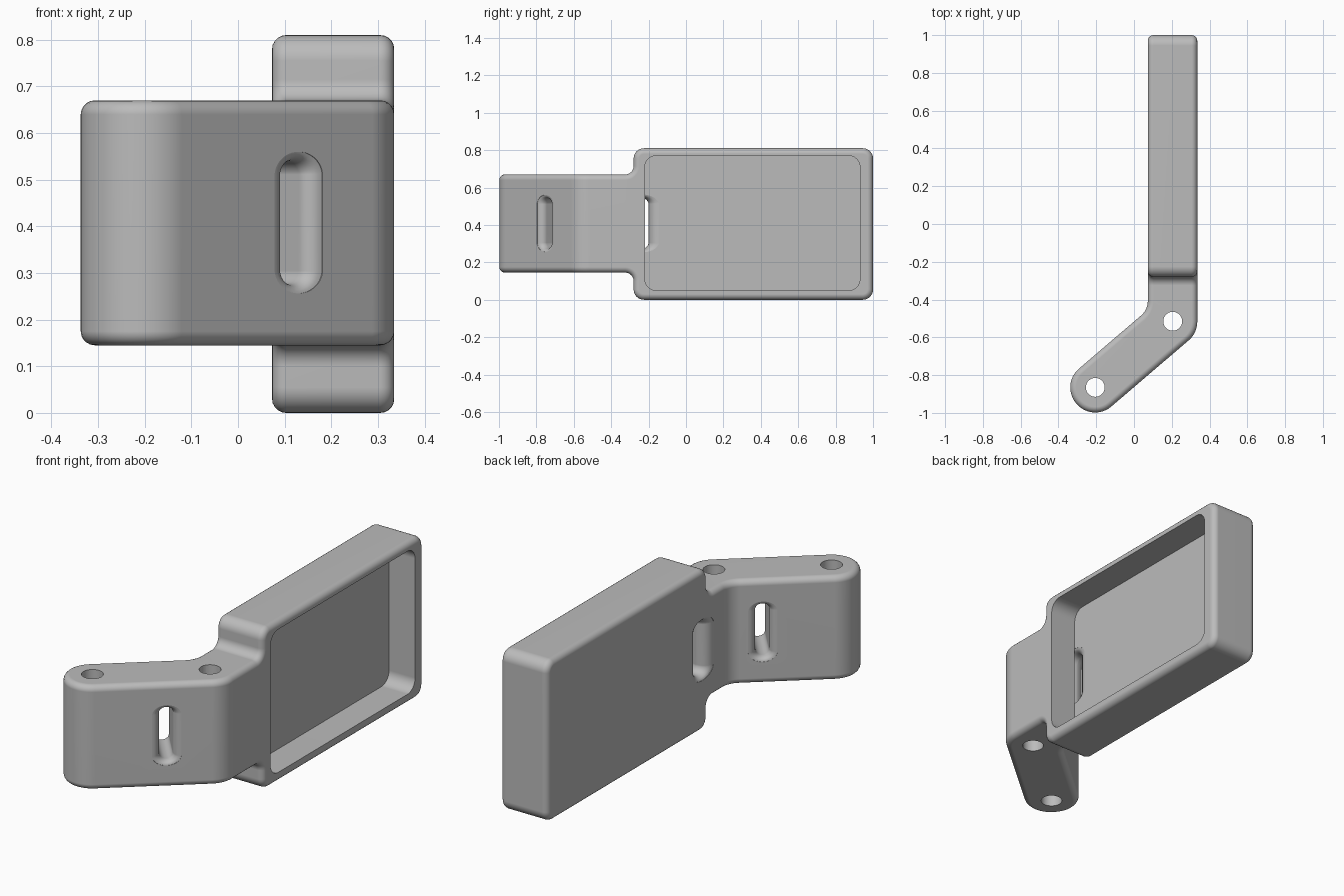
import bpy, bmesh, math
from mathutils import Vector

cube = bpy.data.objects.get("Cube")
if cube:
    bpy.data.objects.remove(cube, do_unlink=True)

grey = bpy.data.materials.new("light_grey")
grey.use_nodes = True
COLOUR = (0.5, 0.5, 0.5, 1)
grey.diffuse_color = COLOUR
grey.node_tree.nodes["Principled BSDF"].inputs["Base Color"].default_value = COLOUR


def rounded(corners, steps=8):
    """Closed 2D outline from (a, b, radius) corners."""
    out = []
    n = len(corners)
    for i, (a, b, r) in enumerate(corners):
        p = Vector((a, b))
        if r == 0:
            out.append(p)
            continue
        u = (Vector(corners[i - 1][:2]) - p).normalized()
        v = (Vector(corners[(i + 1) % n][:2]) - p).normalized()
        half = u.angle(v) / 2
        centre = p + (u + v).normalized() * (r / math.sin(half))
        start = p + u * (r / math.tan(half)) - centre
        end = p + v * (r / math.tan(half)) - centre
        turn = start.angle(end)
        for k in range(steps + 1):
            t = k / steps
            out.append(centre + (start * math.sin((1 - t) * turn)
                                 + end * math.sin(t * turn)) / math.sin(turn))
    return out


def volume(mesh):
    bm = bmesh.new()
    bm.from_mesh(mesh)
    result = bm.calc_volume(signed=True)
    bm.free()
    return result


def loft(name, rings):
    """Closed solid through rings of equal length."""
    bm = bmesh.new()
    rows = [[bm.verts.new(p) for p in ring] for ring in rings]
    n = len(rows[0])
    for a, b in zip(rows, rows[1:]):
        for i in range(n):
            j = (i + 1) % n
            bm.faces.new((a[i], a[j], b[j], b[i]))
    bm.faces.new(rows[0][::-1])
    bm.faces.new(rows[-1])
    if bm.calc_volume(signed=True) < 0:
        bmesh.ops.reverse_faces(bm, faces=bm.faces[:])
    mesh = bpy.data.meshes.new(name)
    bm.to_mesh(mesh)
    bm.free()
    mesh.materials.append(grey)
    obj = bpy.data.objects.new(name, mesh)
    bpy.context.collection.objects.link(obj)
    return obj


def extrude_z(name, outline, lo, hi):
    return loft(name, [[(p.x, p.y, z) for p in outline] for z in (lo, hi)])


def extrude_x(name, outline, lo, hi):
    return loft(name, [[(x, p.x, p.y) for p in outline] for x in (lo, hi)])


def bake(obj):
    """Keep the modified mesh if it is still a sound solid."""
    bpy.context.view_layer.update()
    graph = bpy.context.evaluated_depsgraph_get()
    mesh = bpy.data.meshes.new_from_object(obj.evaluated_get(graph))
    sound = 0.5 < volume(mesh) / volume(obj.data) < 1
    if sound:
        obj.modifiers.clear()
        obj.data = mesh
    return sound


def combine(obj, tool, operation):
    mod = obj.modifiers.new("cut", 'BOOLEAN')
    mod.operation = operation
    mod.object = tool
    for solver in ('EXACT', 'MANIFOLD'):
        mod.solver = solver
        if bake(obj):
            break
    obj.modifiers.clear()
    bpy.data.objects.remove(tool, do_unlink=True)


def flared_slot(name, centre, axis, depth, half_width, flare):
    """Upright slot along axis whose mouths widen in a quarter round."""
    axis = Vector(axis).normalized()
    side = Vector((-axis.y, axis.x, 0))
    angles = [k / 6 * math.pi / 2 for k in range(7)]
    mouth = [(-depth / 2 - 0.004, 1)]
    mouth += [(flare * (1 - math.cos(a)) - depth / 2, 1 - math.sin(a)) for a in angles]
    rings = []
    for d, w in mouth + [(-d, w) for d, w in reversed(mouth)]:
        ring = []
        for k in range(32):
            a = (k + 0.5) / 32 * math.tau
            u = math.cos(a) * (half_width + flare * w)
            z = math.sin(a) * (half_width + 0.02 * w) + math.copysign(0.1, math.sin(a))
            ring.append(Vector(centre) + axis * d + side * u + Vector((0, 0, z)))
        rings.append(ring)
    return loft(name, rings)


# Plan outline: straight frame joined to a bent arm with a round tip
plan = rounded([(0.073, 1.2, 0), (0.073, -0.454, 0.1), (-0.391, -0.851, 0.13),
                (-0.219, -1.051, 0.13), (0.335, -0.577, 0.132), (0.335, 1.2, 0)], 12)
# Side outline: tall frame with filleted steps down to the arm
side = rounded([(-1.2, 0.145, 0), (-0.28, 0.145, 0.045), (-0.28, 0, 0.055),
                (1, 0, 0.055), (1, 0.81, 0.055), (-0.28, 0.81, 0.055),
                (-0.28, 0.67, 0.045), (-1.2, 0.67, 0)])

bracket = extrude_z("holder_bracket", plan, -0.1, 0.9)
combine(bracket, extrude_x("side_shape", side, -0.6, 0.6), 'INTERSECT')

# Merge stray points and flat pieces, then soften the outer edges
bm = bmesh.new()
bm.from_mesh(bracket.data)
bmesh.ops.remove_doubles(bm, verts=bm.verts, dist=0.0001)
bmesh.ops.dissolve_limit(bm, angle_limit=0.01, verts=bm.verts, edges=bm.edges)
bm.to_mesh(bracket.data)
bm.free()
bevel = bracket.modifiers.new("soft_edges", 'BEVEL')
bevel.width = 0.03
bevel.segments = 5
bevel.limit_method = 'ANGLE'
bevel.angle_limit = math.radians(50)
bevel.use_clamp_overlap = False
bake(bracket)
bracket.modifiers.clear()

# Open pocket in the frame
pocket = rounded([(-0.22, 0.05, 0.06), (0.93, 0.05, 0.06),
                  (0.93, 0.77, 0.06), (-0.22, 0.77, 0.06)])
combine(bracket, extrude_x("pocket", pocket, 0.19, 0.5), 'DIFFERENCE')

# Vertical pin holes
for x, y in ((-0.205, -0.865), (0.205, -0.515)):
    circle = [Vector((x + 0.05 * math.cos(k / 32 * math.tau),
                      y + 0.05 * math.sin(k / 32 * math.tau))) for k in range(32)]
    combine(bracket, extrude_z("pin_hole", circle, -0.1, 1), 'DIFFERENCE')

# Strap slots through the arm and the pocket floor
combine(bracket, flared_slot("arm_slot", (0.044, -0.652, 0.408), (0.65, -0.76, 0),
                             0.261, 0.032, 0.036), 'DIFFERENCE')
combine(bracket, flared_slot("frame_slot", (0.1315, -0.235, 0.408), (1, 0, 0),
                             0.114, 0.035, 0.055), 'DIFFERENCE')

# Smooth rounds with flat faces kept even
bpy.ops.object.select_all(action='DESELECT')
bpy.context.view_layer.objects.active = bracket
bracket.select_set(True)
bpy.ops.object.shade_smooth_by_angle(angle=math.radians(35))
normals = bracket.modifiers.new("even_shading", 'WEIGHTED_NORMAL')
normals.keep_sharp = True
